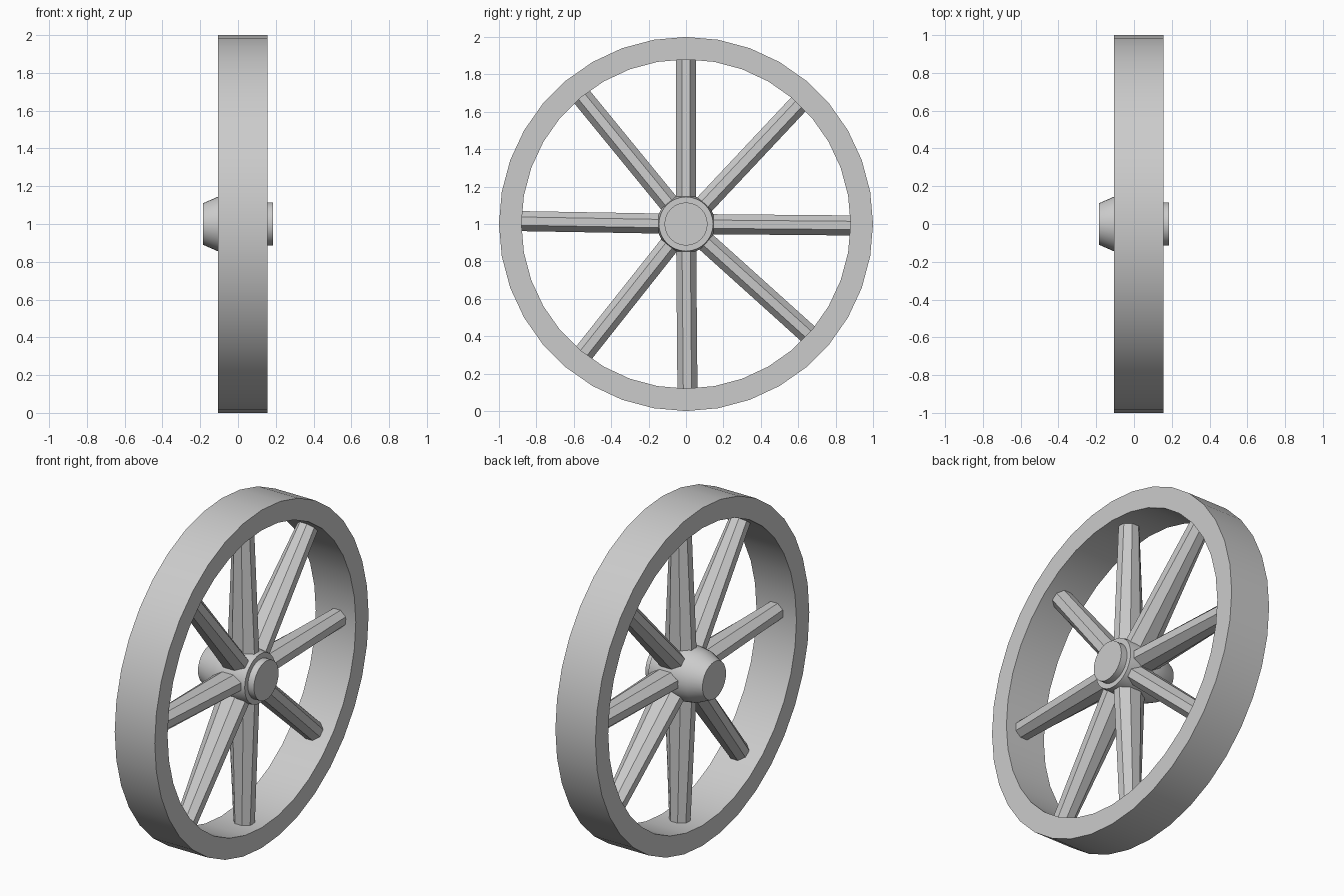
import bpy, bmesh, math
from mathutils import Matrix, Vector

cube = bpy.data.objects.get("Cube")
if cube:
    bpy.data.objects.remove(cube, do_unlink=True)

grey = bpy.data.materials.new("plain grey")
grey.use_nodes = True
grey.diffuse_color = (0.6, 0.6, 0.6, 1)
grey.node_tree.nodes["Principled BSDF"].inputs["Base Color"].default_value = (0.6, 0.6, 0.6, 1)


def finish(name, bm, smooth=True):
    bmesh.ops.recalc_face_normals(bm, faces=bm.faces)
    mesh = bpy.data.meshes.new(name)
    bm.to_mesh(mesh)
    bm.free()
    mesh.materials.append(grey)
    obj = bpy.data.objects.new(name, mesh)
    bpy.context.collection.objects.link(obj)
    obj.location.z = 1
    if smooth:
        bpy.ops.object.select_all(action='DESELECT')
        obj.select_set(True)
        bpy.context.view_layer.objects.active = obj
        bpy.ops.object.shade_smooth_by_angle(angle=math.radians(25))
    return obj


def lathe(name, profile, segments, closed):
    """Spin (x, radius) points about the axle."""
    bm = bmesh.new()
    rings = []
    for x, r in profile:
        rings.append([bm.verts.new((x, r * math.cos(a), r * math.sin(a)))
                      for a in (math.tau * i / segments for i in range(segments))])
    pairs = list(zip(rings, rings[1:]))
    if closed:
        pairs.append((rings[-1], rings[0]))
    else:
        bm.faces.new(rings[0])
        bm.faces.new(rings[-1])
    for a, b in pairs:
        for i in range(segments):
            j = (i + 1) % segments
            bm.faces.new((a[i], a[j], b[j], b[i]))
    return finish(name, bm)


# Rim and hub
lathe("rim", [(-0.107, 1), (0.155, 1), (0.155, 0.88), (-0.107, 0.88)], 36, True)
lathe("hub", [(-0.185, 0.11), (-0.105, 0.145), (-0.04, 0.155), (0.08, 0.155),
              (0.145, 0.145), (0.145, 0.115), (0.185, 0.115)], 32, False)


# Tapered eight-sided spokes, deeper along the axle near the hub
def spoke(name, degrees):
    bm = bmesh.new()
    bmesh.ops.create_cone(bm, cap_ends=True, segments=8, radius1=0.058,
                          radius2=0.058, depth=0.82,
                          matrix=Matrix.Translation((0, 0, 0.49))
                          @ Matrix.Rotation(math.pi / 8, 4, 'Z'))
    for v in bm.verts:
        if v.co.z < 0.3:
            v.co.x *= 1.7
        v.co.x += 0.035
    bmesh.ops.rotate(bm, verts=bm.verts, cent=Vector(),
                     matrix=Matrix.Rotation(math.radians(degrees - 90), 3, 'X'))
    finish(name, bm)


# Hand-set spoke angles, slightly uneven
for n, angle in enumerate((90, 46.8, -0.5, -42, -89.5, -128.4, 179, 129.3)):
    spoke(f"spoke_{n + 1}", angle)
